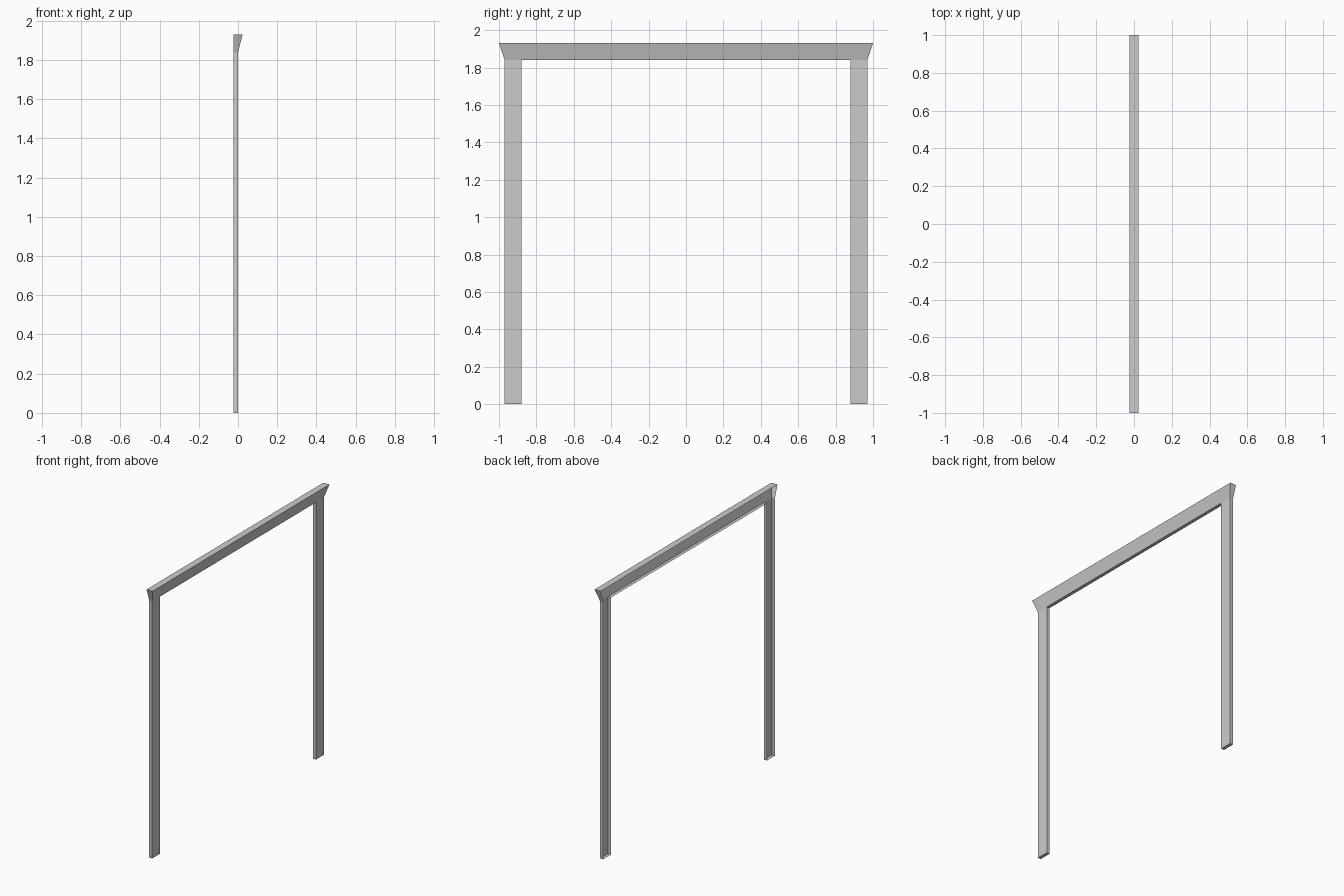
import bpy, bmesh

if "Cube" in bpy.data.objects:
    bpy.data.objects.remove(bpy.data.objects["Cube"])

BACK, FACE, LIP = -0.024, 0.0, 0.024     # depths along x
OUT, INN = 0.97, 0.88                    # post edges along y
BEAM, TOP = 1.84, 1.93                   # underside and top of the lintel

# Outline of the casing in (y, z), counter-clockwise seen from +x
half = [(INN, BEAM), (INN, 0), (OUT, 0), (OUT, BEAM), (1.0, TOP)]
outline = half + [(-y, z) for y, z in reversed(half)]
n = len(outline)

bm = bmesh.new()
front = [bm.verts.new((LIP if z == TOP else FACE, y, z)) for y, z in outline]
back = [bm.verts.new((BACK, y, z)) for y, z in outline]

# Front faces: two posts and the flared lintel that leans outward
for ids in ((0, 1, 2, 3), (6, 7, 8, 9), (9, 0, 3, 4, 5, 6)):
    bm.faces.new([front[i] for i in ids])

# Rim walls all the way round; the wall side (-x) stays open
for i in range(n):
    j = (i + 1) % n
    bm.faces.new((front[j], front[i], back[i], back[j]))

mesh = bpy.data.meshes.new("door_casing")
bm.to_mesh(mesh)
bm.free()
casing = bpy.data.objects.new("door_casing", mesh)
bpy.context.collection.objects.link(casing)
